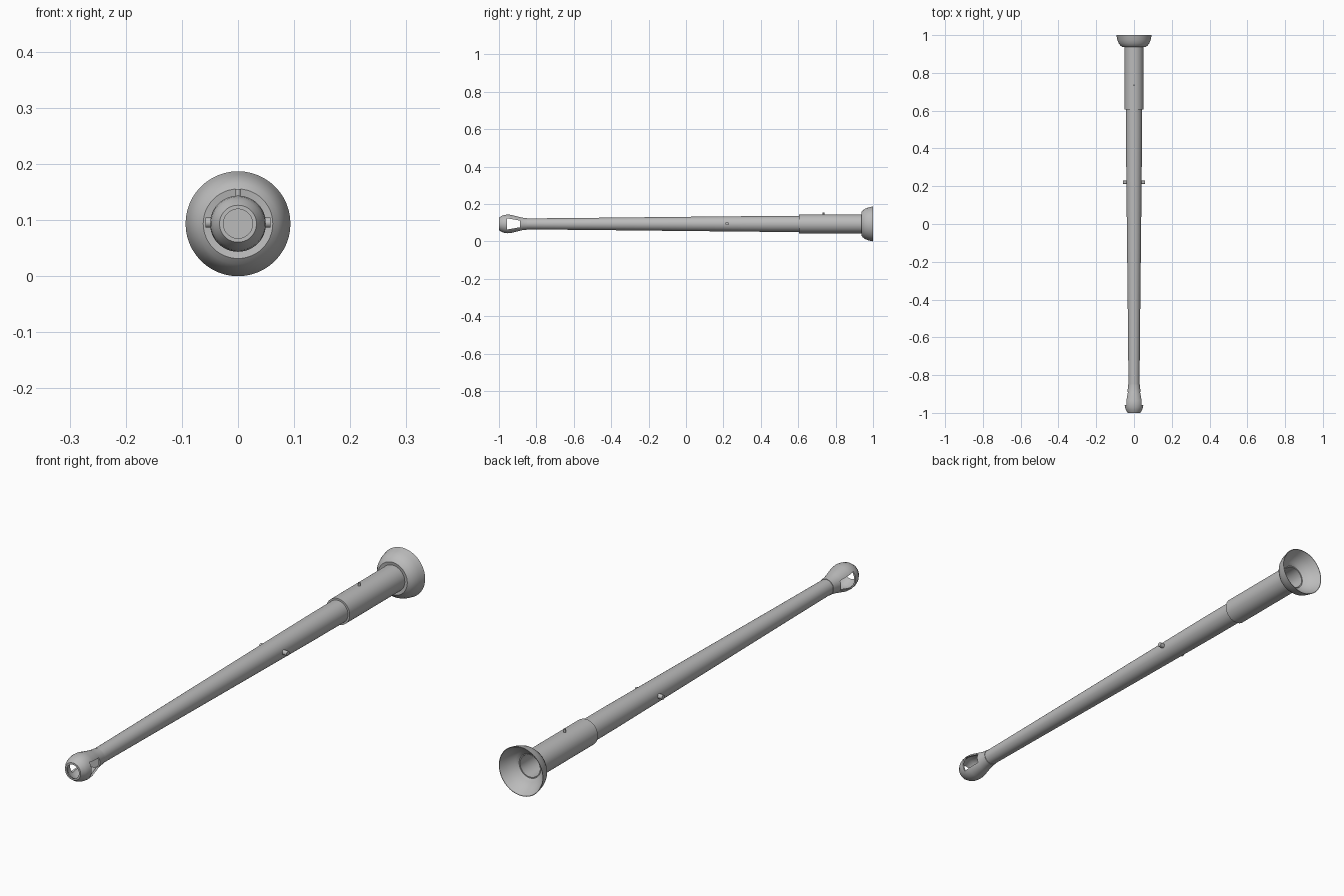
import bpy, bmesh, math
from mathutils import Matrix

if "Cube" in bpy.data.objects:
    bpy.data.objects.remove(bpy.data.objects["Cube"])

AXIS_Z = 0.0935
steel = bpy.data.materials.new("grey steel")
steel.diffuse_color = (0.5, 0.5, 0.5, 1)
steel.use_nodes = True
steel.node_tree.nodes["Principled BSDF"].inputs["Base Color"].default_value = steel.diffuse_color


def make_object(name, bm):
    bmesh.ops.recalc_face_normals(bm, faces=bm.faces)
    mesh = bpy.data.meshes.new(name)
    bm.to_mesh(mesh)
    bm.free()
    mesh.materials.append(steel)
    ob = bpy.data.objects.new(name, mesh)
    bpy.context.collection.objects.link(ob)
    return ob


def smooth(ob, angle=32):
    bpy.ops.object.select_all(action='DESELECT')
    ob.select_set(True)
    bpy.context.view_layer.objects.active = ob
    bpy.ops.object.shade_smooth_by_angle(angle=math.radians(angle))


def lathe(name, profile, closed=True, sides=48):
    """Spin (y, radius) points about the long axis."""
    bm = bmesh.new()
    rings = []
    for y, r in profile:
        if r == 0:
            rings.append([bm.verts.new((0, y, AXIS_Z))] * sides)
        else:
            rings.append([bm.verts.new((r * math.cos(2 * math.pi * i / sides), y,
                                        AXIS_Z + r * math.sin(2 * math.pi * i / sides)))
                          for i in range(sides)])
    pairs = list(zip(rings, rings[1:])) + ([(rings[-1], rings[0])] if closed else [])
    for a, b in pairs:
        for i in range(sides):
            j = (i + 1) % sides
            bm.faces.new(list(dict.fromkeys((a[i], a[j], b[j], b[i]))))
    return make_object(name, bm)


def pin(name, center, radius, depth, axis):
    """Short cylinder lying along x or standing along z."""
    bm = bmesh.new()
    turn = Matrix.Rotation(math.pi / 2, 4, 'Y') if axis == 'x' else Matrix()
    bmesh.ops.create_cone(bm, cap_ends=True, segments=16, radius1=radius, radius2=radius,
                          depth=depth, matrix=Matrix.Translation(center) @ turn)
    smooth(make_object(name, bm))


# Tapered barrel, closed at the muzzle and inside the breech
smooth(lathe("barrel", [(-0.88, 0), (-0.88, 0.029), (-0.55, 0.032), (0.0, 0.038),
                        (0.45, 0.0425), (0.62, 0.043), (0.62, 0)], closed=False))

# Breech sleeve with open bore
smooth(lathe("breech_sleeve", [(0.605, 0.041), (0.605, 0.05), (0.945, 0.05), (0.945, 0.042)]))

# Flared bell at the rear
smooth(lathe("rear_bell", [(0.94, 0.043), (0.937, 0.062), (0.945, 0.072), (0.957, 0.081),
                           (0.975, 0.088), (1.0, 0.0935), (1.0, 0.0915), (0.975, 0.079),
                           (0.95, 0.058), (0.945, 0.046)]), 40)

# Hollow muzzle brake
brake = lathe("muzzle_brake", [(-1.0, 0.026), (-1.0, 0.033), (-0.985, 0.043), (-0.97, 0.048),
                               (-0.953, 0.05), (-0.935, 0.0485), (-0.89, 0.037),
                               (-0.87, 0.0325), (-0.85, 0.031), (-0.85, 0.028),
                               (-0.89, 0.03), (-0.935, 0.042), (-0.953, 0.044),
                               (-0.975, 0.041), (-0.99, 0.03)])

# Side window cutter: a tapered block through both sides
bm = bmesh.new()
outline = [(-0.957, -0.03), (-0.888, -0.018), (-0.888, 0.018), (-0.957, 0.03)]
left, right = ([bm.verts.new((x, y, AXIS_Z + z)) for y, z in outline] for x in (-0.1, 0.1))
bm.faces.new(left)
bm.faces.new(right)
for i in range(4):
    j = (i + 1) % 4
    bm.faces.new((left[i], left[j], right[j], right[i]))
cutter = make_object("window_cutter", bm)
cut = brake.modifiers.new("windows", 'BOOLEAN')
cut.operation = 'DIFFERENCE'
cut.solver = 'EXACT'
cut.object = cutter
bpy.context.view_layer.objects.active = brake
bpy.ops.object.modifier_apply(modifier=cut.name)
bpy.data.objects.remove(cutter)
smooth(brake, 35)

# Side trunnions and top sight pin
for side, label in ((-1, "left"), (1, "right")):
    pin(label + "_trunnion", (side * 0.047, 0.22, AXIS_Z + 0.002), 0.009, 0.022, 'x')
pin("sight_pin", (0, 0.735, AXIS_Z + 0.051), 0.0045, 0.022, 'z')
